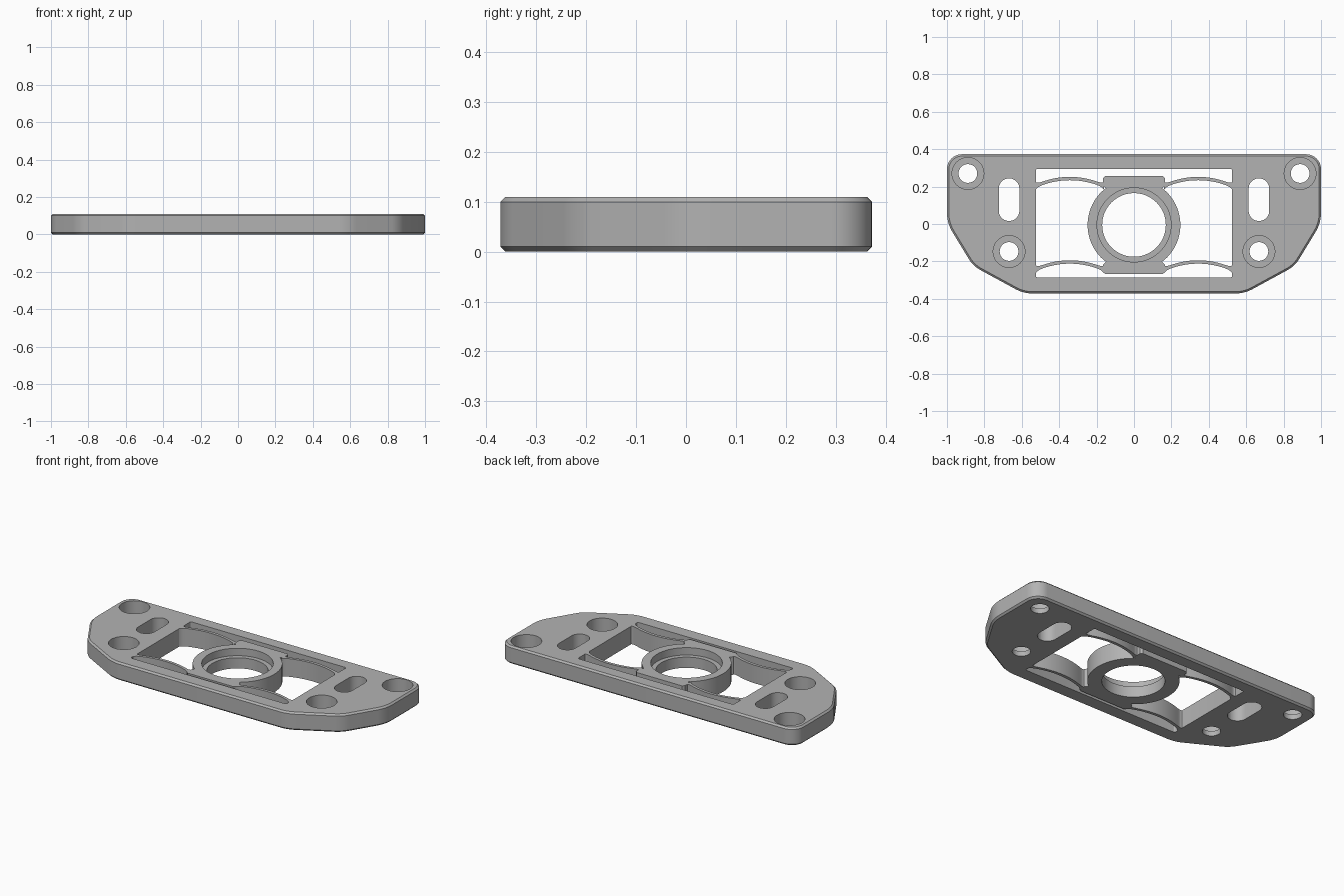
import bpy, bmesh, math
from mathutils import Vector

if "Cube" in bpy.data.objects:
    bpy.data.objects.remove(bpy.data.objects["Cube"])

H = 0.11          # plate thickness
HUB_Y = -0.005    # hub centre

grey = bpy.data.materials.new("plain grey")
grey.diffuse_color = (0.45, 0.45, 0.45, 1)
grey.use_nodes = True
grey.node_tree.nodes["Principled BSDF"].inputs["Base Color"].default_value = grey.diffuse_color


def fillet(corners, n=10):
    """Round the corners (x, y, radius) of a closed outline."""
    out = []
    for i, (x, y, r) in enumerate(corners):
        p = Vector((x, y))
        if r == 0:
            out.append(p)
            continue
        a = (Vector(corners[i - 1][:2]) - p).normalized()
        b = (Vector(corners[(i + 1) % len(corners)][:2]) - p).normalized()
        half = a.angle(b) / 2
        c = p + (a + b).normalized() * r / math.sin(half)
        s, e = p + a * r / math.tan(half) - c, p + b * r / math.tan(half) - c
        turn = math.atan2(s.x * e.y - s.y * e.x, s.dot(e))
        for k in range(n + 1):
            t = turn * k / n
            out.append(c + Vector((s.x * math.cos(t) - s.y * math.sin(t),
                                   s.x * math.sin(t) + s.y * math.cos(t))))
    return out


def circle(x, y, r, n=64):
    return [Vector((x + r * math.cos(2 * math.pi * k / n),
                    y + r * math.sin(2 * math.pi * k / n))) for k in range(n)]


def prism(name, pts, z0=0.0, z1=H, chamfer=0.0):
    """Extrude an outline upwards, with optional chamfered rims."""
    bm = bmesh.new()
    face = bm.faces.new([bm.verts.new((p.x, p.y, z0)) for p in pts])
    top = bmesh.ops.extrude_face_region(bm, geom=[face])["geom"]
    for v in top:
        if isinstance(v, bmesh.types.BMVert):
            v.co.z = z1
    bmesh.ops.recalc_face_normals(bm, faces=bm.faces)
    if chamfer:
        rims = [e for e in bm.edges if abs(e.verts[0].co.z - e.verts[1].co.z) < 1e-6]
        bmesh.ops.bevel(bm, geom=rims, offset=chamfer, segments=1, affect='EDGES')
    me = bpy.data.meshes.new(name)
    bm.to_mesh(me)
    bm.free()
    me.materials.append(grey)
    ob = bpy.data.objects.new(name, me)
    bpy.context.collection.objects.link(ob)
    return ob


def cut(ob, pts, z0=-0.1, z1=0.3):
    """Cut an outline out of a part."""
    tool = prism("cutter", pts, z0, z1)
    tool.hide_render = True
    mod = ob.modifiers.new("cut", 'BOOLEAN')
    mod.operation, mod.solver, mod.object = 'DIFFERENCE', 'EXACT', tool
    bpy.context.view_layer.objects.active = ob
    bpy.ops.object.modifier_apply(modifier=mod.name)
    bpy.data.objects.remove(tool)


def smooth(ob):
    bpy.ops.object.select_all(action='DESELECT')
    ob.select_set(True)
    bpy.context.view_layer.objects.active = ob
    bpy.ops.object.shade_smooth_by_angle(angle=math.radians(30))


# Base plate with angled front corners
right = [(0.59, -0.372, 0.2), (0.86, -0.225, 0.16), (1, 0.005, 0.2), (1, 0.373, 0.08)]
left = [(-x, y, r) for x, y, r in reversed(right)]
plate = prism("base_plate", fillet(right + left), chamfer=0.01)

# Central window
cut(plate, fillet([(-0.525, -0.285, 0.008), (0.525, -0.285, 0.008),
                   (0.525, 0.294, 0.008), (-0.525, 0.294, 0.008)], 4))

# Slots and counterbored screw holes on both sides
for s in (-1, 1):
    x = 0.668 * s
    cut(plate, fillet([(x - 0.055, 0.016, 0.0549), (x + 0.055, 0.016, 0.0549),
                       (x + 0.055, 0.244, 0.0549), (x - 0.055, 0.244, 0.0549)]))
    for hx, hy in ((0.888, 0.27), (0.668, -0.147)):
        cut(plate, circle(hx * s, hy, 0.05, 40))
        cut(plate, circle(hx * s, hy, 0.085, 48), 0.03)
smooth(plate)

# Hub: round collar merged with a rectangular block
R, BW, BH = 0.248, 0.165, 0.262
quarter = [(R * math.cos(a), R * math.sin(a), 0)
           for a in (math.radians(45.5) * k / 14 for k in range(15))]
quarter += [(0.15, 0.197, 0), (BW, 0.212, 0.004), (BW, BH - 0.012, 0), (BW - 0.012, BH, 0)]
upper = quarter + [(-x, y, r) for x, y, r in reversed(quarter)]
lower = [(-x, -y, r) for x, y, r in upper[1:-1]]
hub = prism("hub", [p + Vector((0, HUB_Y)) for p in fillet(upper + lower, 4)])
cut(hub, circle(0, HUB_Y, 0.17, 72))
cut(hub, circle(0, HUB_Y, 0.198, 72), 0.065)
smooth(hub)

# Four thin bowed spring arms, flared where they join
X0, X1, N = 0.16, 0.526, 36
for s, side in ((-1, "left"), (1, "right")):
    for base, row in ((0.203, "back"), (-0.243, "front")):
        edges = ([], [])
        for k in range(N + 1):
            t = 0.5 - 0.5 * math.cos(math.pi * k / N)
            x = X0 + (X1 - X0) * t
            y = base + 0.04 * 4 * t * (1 - t)
            d = min(x - X0, X1 - x)
            w = 0.009 + 0.013 * math.exp(-d / 0.01)
            edges[0].append(Vector((s * x, y - w)))
            edges[1].append(Vector((s * x, y + w)))
        smooth(prism(f"spring_arm_{row}_{side}", edges[0] + edges[1][::-1]))
